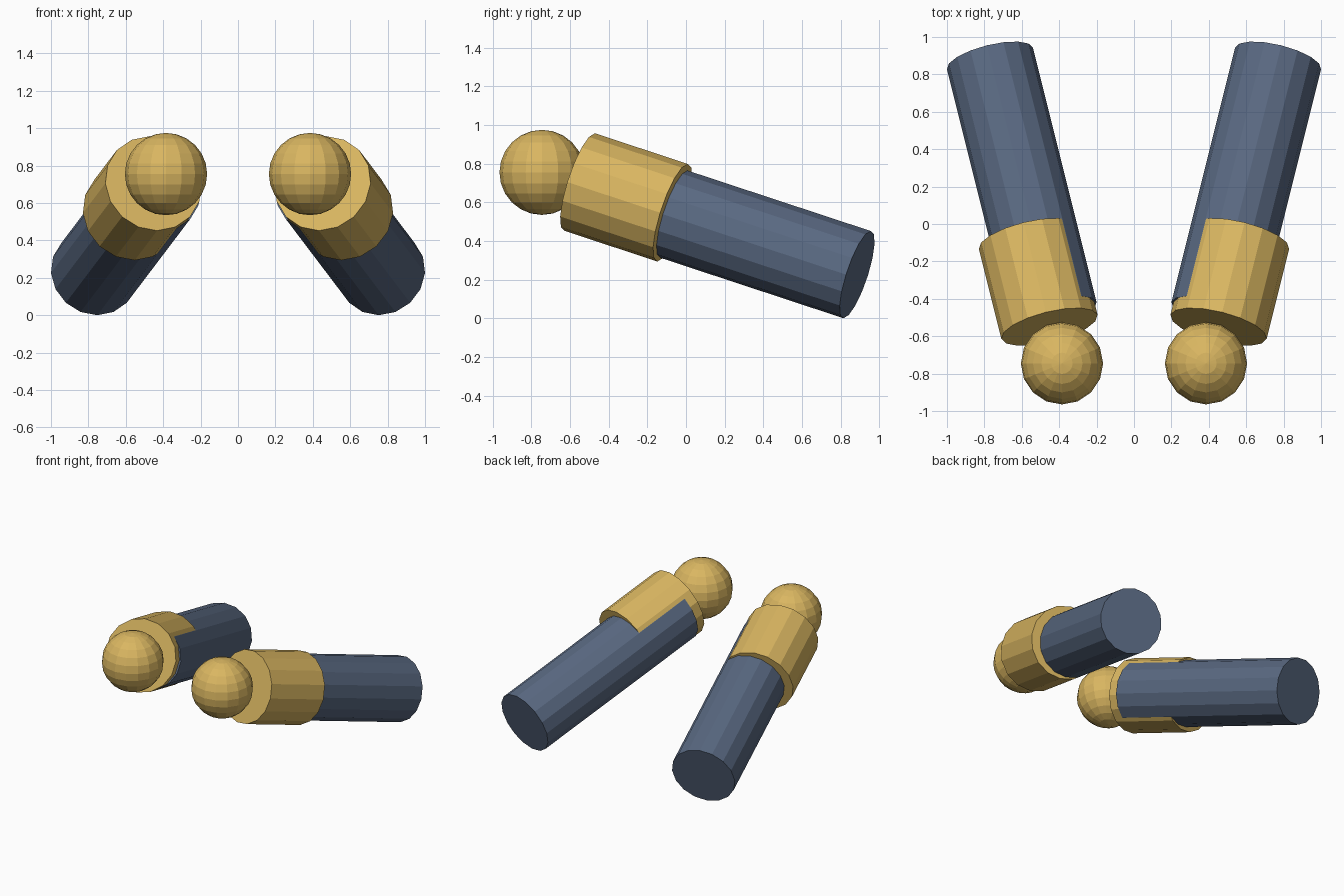
import bpy
from mathutils import Vector, Matrix

cube = bpy.data.objects.get("Cube")
if cube:
    bpy.data.objects.remove(cube, do_unlink=True)


def material(name, rgb):
    mat = bpy.data.materials.new(name)
    mat.use_nodes = True
    color = (*rgb, 1.0)
    mat.diffuse_color = color
    mat.node_tree.nodes["Principled BSDF"].inputs["Base Color"].default_value = color
    return mat


gold = material("warm gold", (0.70, 0.47, 0.12))
slate = material("slate blue", (0.10, 0.14, 0.22))

SIDES = 16
AXIS = Vector((0.25, 1.0, -0.33)).normalized()  # left arm, hand to shoulder


def finish(name, mat):
    obj = bpy.context.object
    obj.name = obj.data.name = name
    obj.data.materials.append(mat)
    return obj


def tube(name, front, length, radius, side, mat):
    """Closed cylinder running back along the arm from its front cap."""
    flip = Vector((side, 1, 1))
    axis = AXIS * flip
    across = axis.cross(Vector((0, 0, 1))).normalized()
    up = across.cross(axis)
    frame = Matrix((across, up, axis)).transposed().to_4x4()
    frame.translation = (Vector(front) + AXIS * length / 2) * flip
    bpy.ops.mesh.primitive_cylinder_add(vertices=SIDES, radius=radius, depth=length)
    finish(name, mat).matrix_world = frame


for label, side in (("left", 1), ("right", -1)):
    # Sleeve sits slightly inward of the cuff, so it shows on the inner side
    tube(label + "_sleeve", (0.43, -0.475, 0.675), 1.472, 0.237, side, slate)
    tube(label + "_cuff", (0.452, -0.55, 0.705), 0.52, 0.265, side, gold)
    # Hand
    bpy.ops.mesh.primitive_uv_sphere_add(segments=SIDES, ring_count=12, radius=0.22,
                                         location=(0.385 * side, -0.745, 0.755))
    finish(label + "_hand", gold)
